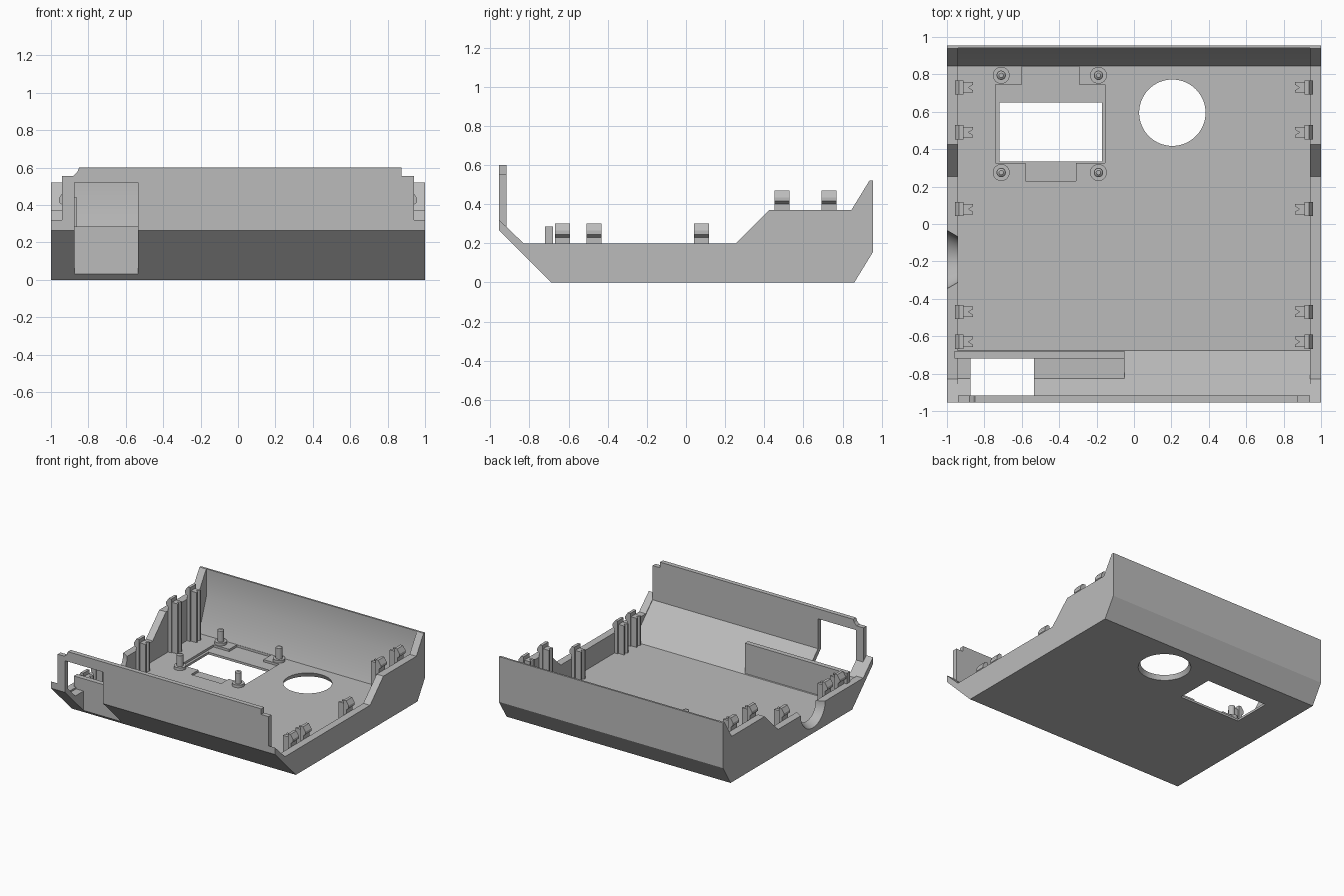
import bpy, bmesh, math
from mathutils import Vector, Matrix

if "Cube" in bpy.data.objects:
    bpy.data.objects.remove(bpy.data.objects["Cube"])

grey = bpy.data.materials.new("plain grey")
grey.diffuse_color = (0.5, 0.5, 0.5, 1)
grey.use_nodes = True
grey.node_tree.nodes["Principled BSDF"].inputs["Base Color"].default_value = grey.diffuse_color


def finish(name, bm):
    bmesh.ops.recalc_face_normals(bm, faces=bm.faces[:])
    me = bpy.data.meshes.new(name)
    bm.to_mesh(me)
    bm.free()
    ob = bpy.data.objects.new(name, me)
    bpy.context.collection.objects.link(ob)
    me.materials.append(grey)
    return ob


def prism(name, pts, axis, lo, hi):
    """Extrude a 2D outline along one axis (outline uses the other two, in order)."""
    def place(p, d):
        c = list(p)
        c.insert("xyz".index(axis), d)
        return c
    bm = bmesh.new()
    face = bm.faces.new([bm.verts.new(place(p, lo)) for p in pts])
    ext = bmesh.ops.extrude_face_region(bm, geom=[face])
    move = Vector(place((0, 0), hi - lo))
    for v in ext["geom"]:
        if isinstance(v, bmesh.types.BMVert):
            v.co += move
    return finish(name, bm)


def box(name, x0, x1, y0, y1, z0, z1):
    return prism(name, [(x0, y0), (x1, y0), (x1, y1), (x0, y1)], "z", z0, z1)


def cone(name, center, r1, r2, depth, axis="z", segs=32):
    bm = bmesh.new()
    rot = Matrix.Rotation(math.pi / 2, 4, "Y") if axis == "x" else Matrix()
    bmesh.ops.create_cone(bm, cap_ends=True, segments=segs, radius1=r1, radius2=r2,
                          depth=depth, matrix=Matrix.Translation(center) @ rot)
    return finish(name, bm)


def combine(ob, other, op):
    mod = ob.modifiers.new(op, "BOOLEAN")
    mod.operation, mod.solver, mod.object = op, "EXACT", other
    bpy.context.view_layer.objects.active = ob
    bpy.ops.object.modifier_apply(modifier=mod.name)
    bpy.data.objects.remove(other)


# Tray: outer side profile, hollowed between the side walls
tray = prism("tray", [
    (-.69, 0), (.86, 0), (.955, .155), (.955, .52), (.937, .52), (.845, .37),
    (.425, .37), (.255, .2), (-.83, .2), (-.955, .32), (-.955, .265)], "x", -1, 1)
combine(tray, prism("hollow", [
    (-.675, .036), (.845, .036), (.94, .3), (.94, .8), (-.918, .8), (-.918, .279)],
    "x", -.94, .94), "DIFFERENCE")

# Raised front panel with stepped top corners
combine(tray, prism("front_panel", [
    (-.94, .275), (.94, .275), (.94, .555), (.875, .555), (.875, .6), (-.85, .6),
    (-.86, .575), (-.88, .555), (-.94, .555)], "y", -.955, -.918), "UNION")

# Ledge and upright divider behind the front opening
combine(tray, prism("ledge", [
    (-.68, .02), (-.68, .285), (-.72, .285), (-.72, .186), (-.825, .186), (-.835, .18)],
    "x", -.96, -.05), "UNION")

# Openings: front window, floor recess, display window, round hole, cable notch
cutters = [
    box("window", -.875, -.535, -1.1, -.72, -.1, .52),
    prism("recess", [(-.74, .325), (-.58, .325), (-.58, .23), (-.31, .23), (-.31, .325),
                     (-.155, .325), (-.155, .745), (-.295, .745), (-.295, .842),
                     (-.6, .842), (-.6, .745), (-.74, .745)], "z", .018, .037),
    box("display", -.72, -.17, .335, .65, -.1, .1),
    cone("round_hole", (.205, .595, .018), .195, .177, .038, segs=64),
    cone("cable_notch", (-.97, -.19, .2), .157, .12, .064, "x", 48),
]
for c in cutters:
    combine(tray, c, "DIFFERENCE")

# Snap clips along both side walls
for y, top in ((.73, .47), (.49, .47), (.08, .3), (-.47, .3), (-.63, .3)):
    for s in (-1, 1):
        side = "left" if s < 0 else "right"
        prism(f"{side}_clip", [
            (s * .94, .03), (s * .912, .03), (s * .912, top), (s * .935, top),
            (s * .958, top - .035), (s * .958, top - .055), (s * .94, top - .07)],
            "y", y - .038, y + .038)
        # Rib supporting the clip, notched toward the tray
        prism(f"{side}_clip_rib", [
            (s * .914, y - .028), (s * .862, y - .028), (s * .862, y - .014),
            (s * .885, y), (s * .862, y + .014), (s * .862, y + .028),
            (s * .914, y + .028)], "z", .03, top - .03)

# Mounting bosses with pins around the display window
for x in (-.71, -.19):
    for y in (.275, .795):
        cone("boss", (x, y, .043), .045, .045, .03)
        cone("boss_pin", (x, y, .095), .025, .025, .1)
        cone("boss_pin_tip", (x, y, .148), .025, .012, .01)

# Smooth only the round surfaces
bpy.ops.object.select_all(action="DESELECT")
for ob in bpy.context.scene.objects:
    ob.select_set(True)
bpy.context.view_layer.objects.active = tray
bpy.ops.object.shade_smooth_by_angle(angle=math.radians(20))
